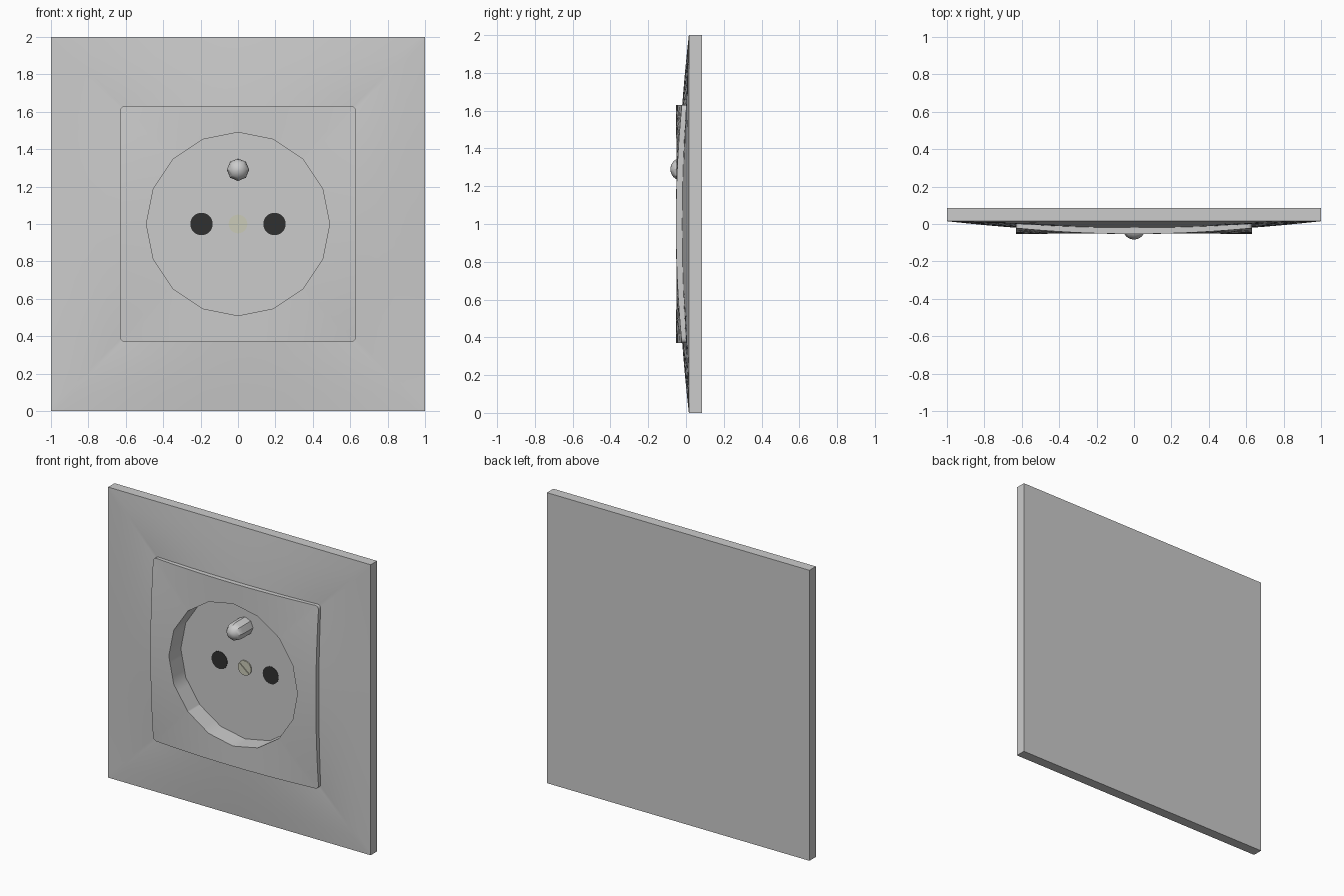
import bpy, bmesh
from math import cos, sin, radians, sqrt, pi

if "Cube" in bpy.data.objects:
    bpy.data.objects.remove(bpy.data.objects["Cube"])

FLOOR = 0.078      # depth of the round socket floor
HALF = 0.63        # half size of the inner panel
CZ = 1.0

# ray angles shared by all square and round loops (extra rays at the corners)
ANGLES = sorted([k * 5.625 for k in range(64)] +
                [45 + 90 * j + d for j in range(4) for d in (-1.2, -0.6, 0.6, 1.2)])


def square(h, r, depth):
    """Rounded square loop; depth(x, z) gives y."""
    pts = []
    for a in ANGLES:
        c, s = cos(radians(a)), sin(radians(a))
        hi, lo = max(abs(c), abs(s)), min(abs(c), abs(s))
        t, e = h / hi, h - r
        if r > 0 and lo * t > e:
            b = e * (hi + lo)
            t = b + sqrt(max(b * b - 2 * e * e + r * r, 0))
        pts.append((t * c, depth(t * c, t * s), CZ + t * s))
    return pts


def polygon(rad, depth):
    """16-sided loop sampled along the shared rays."""
    pts = []
    for a in ANGLES:
        t = rad * cos(pi / 16) / cos(radians(a % 22.5 - 11.25))
        x, z = t * cos(radians(a)), t * sin(radians(a))
        pts.append((x, depth(x, z), CZ + z))
    return pts


def ring(x, z, rad, y, n):
    return [(x + rad * cos(2 * pi * i / n), y, z + rad * sin(2 * pi * i / n)) for i in range(n)]


def blend(a, b, t):
    return [tuple(p + (q - p) * t for p, q in zip(u, v)) for u, v in zip(a, b)]


def loft(name, loops, cap_start=False, cap_end=False, color=None):
    bm = bmesh.new()
    rows = [[bm.verts.new(p) for p in loop] for loop in loops]
    n = len(rows[0])
    for a, b in zip(rows, rows[1:]):
        for i in range(n):
            j = (i + 1) % n
            bm.faces.new((a[i], a[j], b[j], b[i]))
    if cap_start:
        bm.faces.new(rows[0][::-1])
    if cap_end:
        bm.faces.new(rows[-1])
    bmesh.ops.recalc_face_normals(bm, faces=bm.faces)
    me = bpy.data.meshes.new(name)
    bm.to_mesh(me)
    bm.free()
    ob = bpy.data.objects.new(name, me)
    bpy.context.collection.objects.link(ob)
    if color:
        mat = bpy.data.materials.new(name + "_material")
        mat.diffuse_color = (*color, 1)
        mat.use_nodes = True
        mat.node_tree.nodes["Principled BSDF"].inputs["Base Color"].default_value = mat.diffuse_color
        me.materials.append(mat)
    bpy.ops.object.select_all(action='DESELECT')
    ob.select_set(True)
    bpy.context.view_layer.objects.active = ob
    bpy.ops.object.shade_smooth_by_angle(angle=radians(30))
    return ob


# outer frame: flat outer edge rising to a bowed inner edge
def frame_depth(x, z):
    m = max(abs(x), abs(z))
    q = (min(abs(x), abs(z)) / m) ** 2
    t = (1 - m) / (1 - HALF)
    return 0.015 + (-0.035 + 0.021 * q) * t * (1.2 - 0.2 * t)


loft("outer_frame",
     [square(1, 0, lambda x, z: 0.085)] +
     [square(h, 0, frame_depth) for h in (1, 0.9, 0.8, 0.7, 0.62)],
     cap_start=True)


# inner panel: bowed edges, round recess with floor
def panel_depth(x, z):
    return -0.053 + 0.031 * (x * z / HALF ** 2) ** 2


outer = square(HALF, 0.025, panel_depth)
rim = polygon(0.49, panel_depth)
middle = [(x, panel_depth(x, z - CZ), z) for x, _, z in blend(outer, rim, 0.5)]
loft("socket_panel",
     [square(HALF, 0.025, lambda x, z: 0.03), outer, middle, rim,
      polygon(0.49, lambda x, z: FLOOR)],
     cap_end=True)

# earth pin with rounded tip
dome = [(0.06 * cos(a), -0.025 - 0.058 * sin(a)) for a in map(radians, (0, 22.5, 45, 67.5, 85))]
loft("earth_pin", [ring(0, 1.29, r, y, 8) for r, y in [(0.06, FLOOR)] + dome], cap_end=True)

# contact holes
for side, x in (("left", -0.195), ("right", 0.195)):
    loft("contact_hole_" + side,
         [ring(x, CZ, 0.06, FLOOR, 32), ring(x, CZ, 0.06, FLOOR - 0.002, 32)],
         cap_end=True, color=(0.03, 0.03, 0.03))

# centre screw with a diagonal slot
screw = loft("centre_screw",
             [ring(0, CZ, 0.05, FLOOR + 0.003, 32), ring(0, CZ, 0.05, FLOOR - 0.008, 32)],
             cap_start=True, cap_end=True, color=(0.6, 0.6, 0.48))
bpy.ops.mesh.primitive_cube_add(size=1, location=(0, FLOOR - 0.008, CZ), rotation=(0, radians(40), 0))
cutter = bpy.context.object
cutter.name = "slot_cutter"
cutter.scale = (0.14, 0.012, 0.01)
cutter.hide_render = True
cutter.hide_set(True)
mod = screw.modifiers.new("slot", 'BOOLEAN')
mod.operation = 'DIFFERENCE'
mod.solver = 'EXACT'
mod.object = cutter
bpy.context.view_layer.objects.active = screw
bpy.ops.object.modifier_apply(modifier=mod.name)
bpy.data.objects.remove(cutter)
